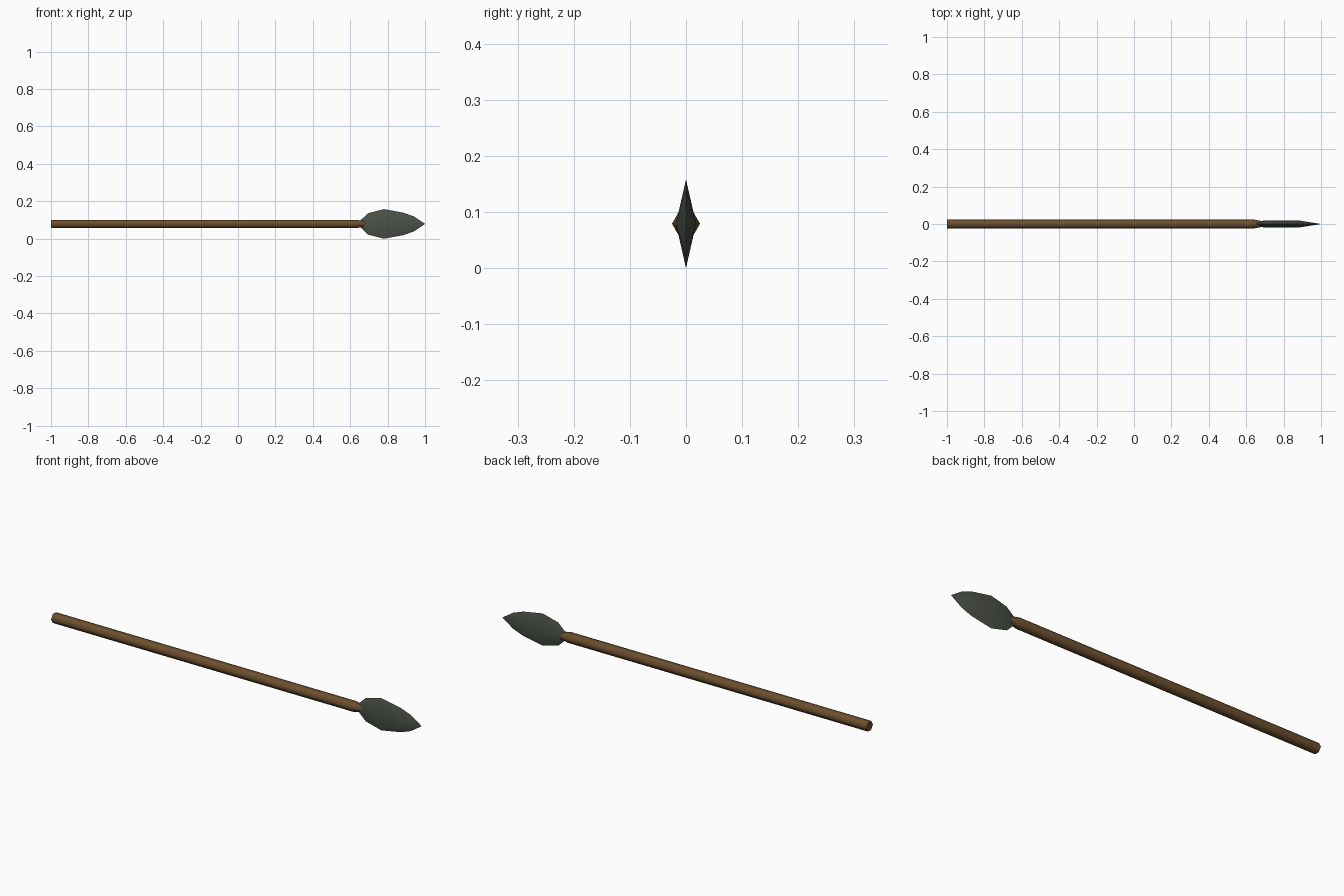
import bpy, bmesh, math

if "Cube" in bpy.data.objects:
    bpy.data.objects.remove(bpy.data.objects["Cube"])

AXIS_Z = 0.079  # height of the spear's long axis


def material(name, rgb):
    m = bpy.data.materials.new(name)
    m.diffuse_color = (*rgb, 1.0)
    m.use_nodes = True
    m.node_tree.nodes["Principled BSDF"].inputs["Base Color"].default_value = m.diffuse_color
    return m


def loft(name, stations, sides, mat, angle):
    """Skin rings along x; each station is (x, half width y, half height z)."""
    bm = bmesh.new()
    rings = []
    for x, ry, rz in stations:
        if ry == 0 and rz == 0:
            rings.append([bm.verts.new((x, 0, AXIS_Z))])
            continue
        rings.append([bm.verts.new((x, ry * math.cos(a), AXIS_Z + rz * math.sin(a)))
                      for a in (2 * math.pi * i / sides for i in range(sides))])
    for a, b in zip(rings, rings[1:]):
        for i in range(sides):
            j = (i + 1) % sides
            if len(b) == 1:
                bm.faces.new((a[i], a[j], b[0]))
            else:
                bm.faces.new((a[i], a[j], b[j], b[i]))
    for ring in (rings[0], rings[-1]):
        if len(ring) > 2:
            bm.faces.new(ring)
    bmesh.ops.recalc_face_normals(bm, faces=bm.faces)
    mesh = bpy.data.meshes.new(name)
    bm.to_mesh(mesh)
    bm.free()
    mesh.materials.append(mat)
    ob = bpy.data.objects.new(name, mesh)
    bpy.context.collection.objects.link(ob)
    bpy.ops.object.select_all(action='DESELECT')
    ob.select_set(True)
    bpy.context.view_layer.objects.active = ob
    bpy.ops.object.shade_smooth_by_angle(angle=math.radians(angle))
    return ob


wood = material("brown wood", (0.15, 0.078, 0.028))
stone = material("dark stone", (0.07, 0.082, 0.063))

# Hexagonal shaft with a short tapered end inside the blade socket
loft("shaft", [(-1, 0.025, 0.025), (0.635, 0.025, 0.025), (0.69, 0.014, 0.014)],
     6, wood, 65)

# Leaf-shaped blade with a diamond cross-section
loft("spear_head", [(0.65, 0.012, 0.014), (0.695, 0.018, 0.057), (0.78, 0.018, 0.079),
                    (0.885, 0.018, 0.06), (0.94, 0.0095, 0.04), (1.0, 0, 0)],
     4, stone, 65)
